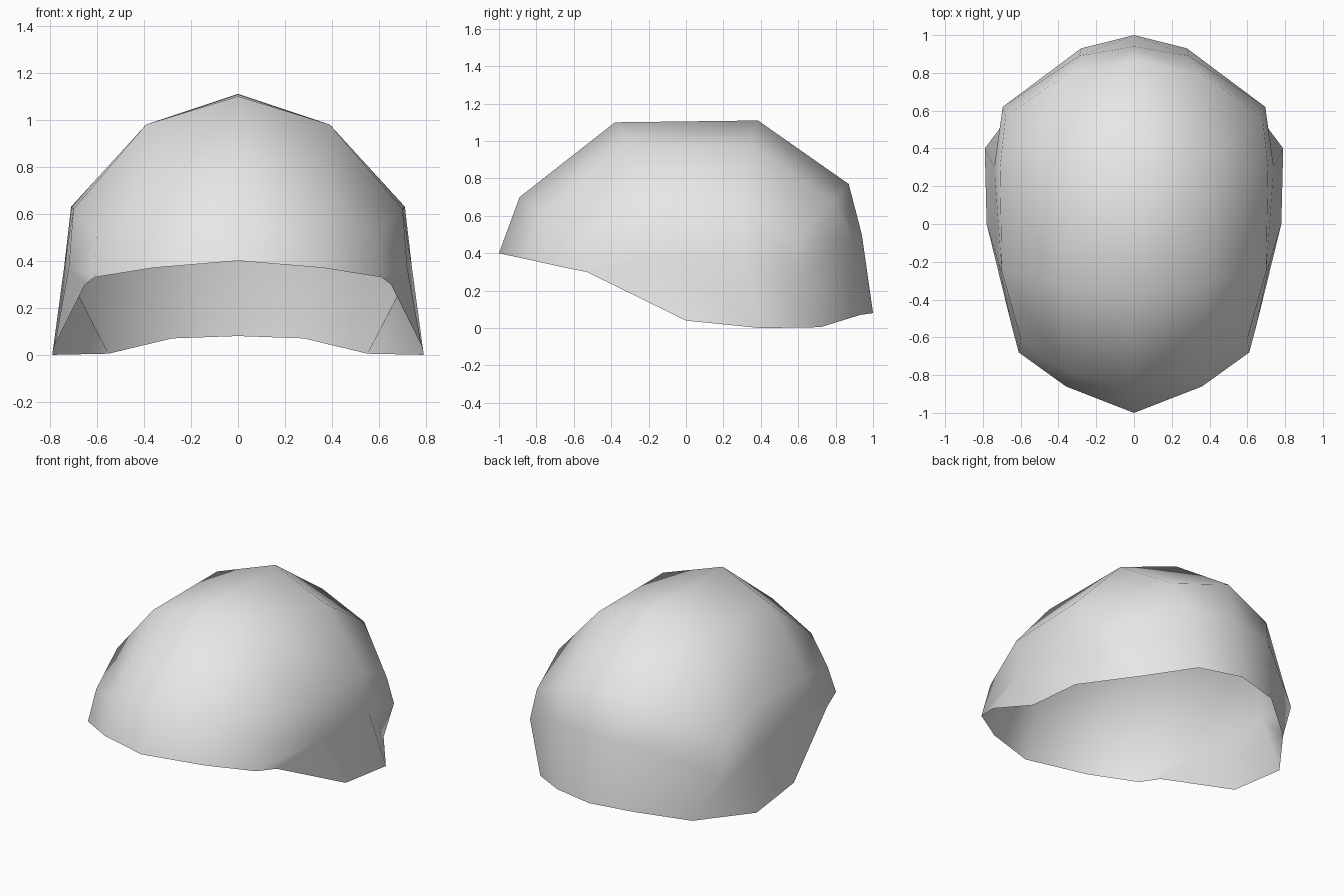
import bpy
import bmesh
from mathutils import Vector

default_cube = bpy.data.objects.get("Cube")
if default_cube:
    bpy.data.objects.remove(default_cube, do_unlink=True)

# Single grey finish
grey = bpy.data.materials.new("plain_grey")
grey.use_nodes = True
colour = (0.8, 0.8, 0.8, 1)
grey.diffuse_color = colour
grey.node_tree.nodes["Principled BSDF"].inputs["Base Color"].default_value = colour

# Half-shell contours, each running from the front centre round to the back centre
brow = [(0, -.89, .7), (.36, -.78, .61), (.6, -.61, .515), (.7, -.25, .62),
        (.71, .3, .63), (.68, .57, .48), (.36, .79, .68), (0, .87, .77)]
waist = [(0, -1, .4), (.36, -.86, .37), (.61, -.68, .33), (.72, -.2, .37),
         (.74, .3, .37), (.695, .62, .3), (.29, .89, .48), (0, .94, .5)]
rim = [(.65, -.53, .3), (.78, 0, .04), (.79, .4, 0),
       (.55, .72, .005), (.28, .93, .07), (0, 1, .08)]

# Crown rows, running from the centre line out to the side
crown = [brow[:3],
         [(0, -.38, 1.1), (.39, -.32, .98), brow[3]],
         [(0, .385, 1.11), (.39, .34, .98), brow[4]],
         [brow[7], brow[6], brow[5]]]


def skin(bm, rows):
    """Lay quads between neighbouring rows of equal length."""
    grid = [[bm.verts.new(p) for p in row] for row in rows]
    for upper, lower in zip(grid, grid[1:]):
        for i in range(len(upper) - 1):
            bm.faces.new((upper[i], upper[i + 1], lower[i + 1], lower[i]))


# Crown, side wall and lower skirt joined into one sheet
bm = bmesh.new()
skin(bm, crown)
skin(bm, [brow, waist])
skin(bm, [waist[2:], rim])
bmesh.ops.remove_doubles(bm, verts=bm.verts[:], dist=0.0001)
bmesh.ops.recalc_face_normals(bm, faces=bm.faces[:])
top = max(bm.faces, key=lambda f: f.calc_center_median().z)
if top.normal.dot(Vector((0, 0, 1))) < 0:
    bmesh.ops.reverse_faces(bm, faces=bm.faces[:])
for face in bm.faces:
    face.smooth = True

mesh = bpy.data.meshes.new("cap_shell")
bm.to_mesh(mesh)
bm.free()
mesh.materials.append(grey)
shell = bpy.data.objects.new("cap_shell", mesh)
bpy.context.collection.objects.link(shell)

# Other half
mirror = shell.modifiers.new("mirror_halves", "MIRROR")
mirror.use_axis[0] = True
mirror.use_clip = True
mirror.merge_threshold = 0.001
